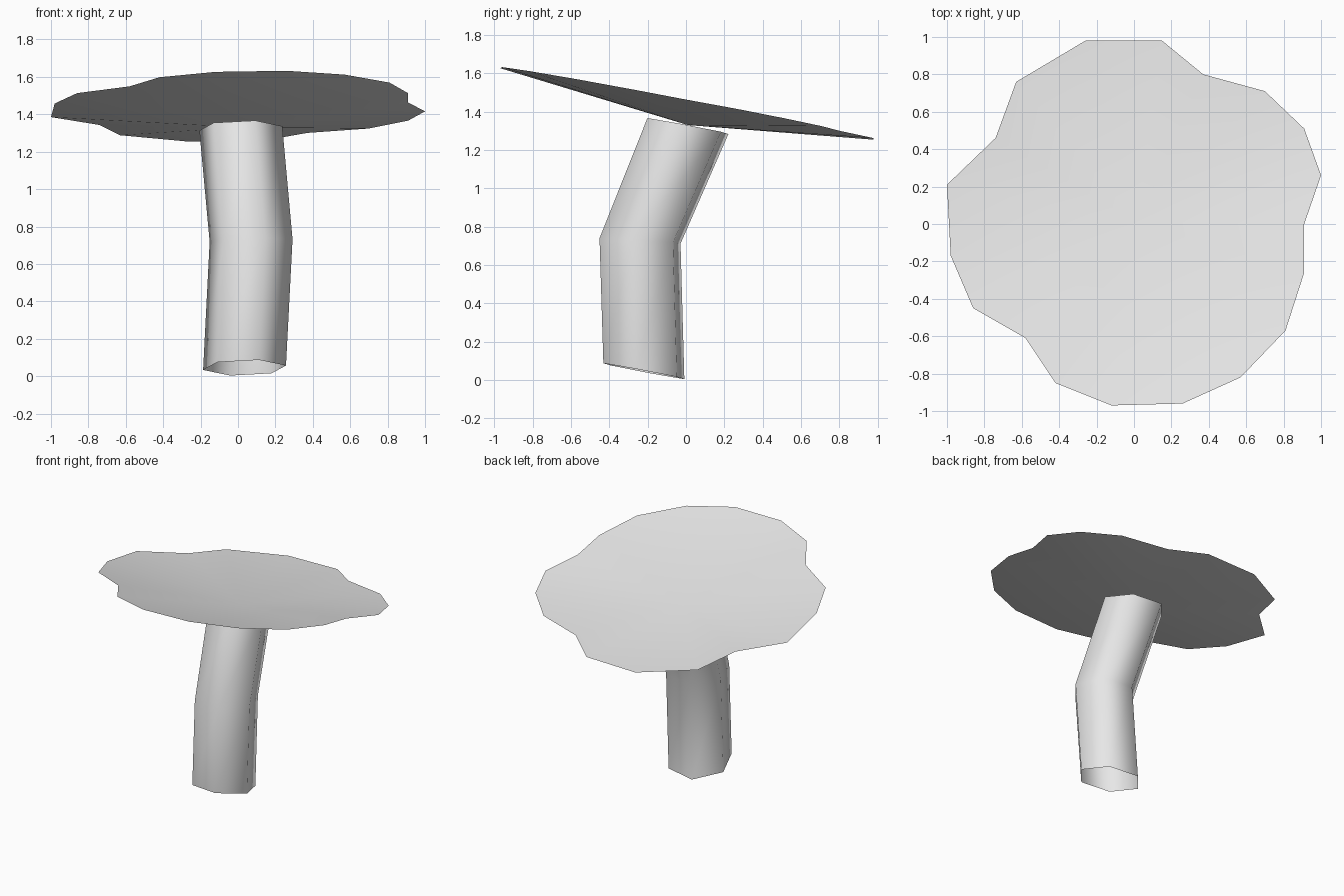
import bpy, bmesh, math

cube = bpy.data.objects.get("Cube")
if cube:
    bpy.data.objects.remove(cube, do_unlink=True)

# Single plain grey material
GREY = (0.8, 0.8, 0.8, 1.0)
mat = bpy.data.materials.new("light_grey")
mat.use_nodes = True
mat.diffuse_color = GREY
bsdf = next(n for n in mat.node_tree.nodes if n.type == 'BSDF_PRINCIPLED')
bsdf.inputs["Base Color"].default_value = GREY


def finish(bm, name):
    """Turn a bmesh into a smooth shaded object."""
    for f in bm.faces:
        f.smooth = True
    mesh = bpy.data.meshes.new(name)
    bm.to_mesh(mesh)
    bm.free()
    mesh.materials.append(mat)
    obj = bpy.data.objects.new(name, mesh)
    bpy.context.collection.objects.link(obj)
    return obj


# Stem: open six-sided tube through three tilted rings (centre, slope along y)
SIDES, RADIUS = 6, 0.225
RINGS = [((0.035, -0.22, 0.045), -0.19),
         ((0.07, -0.24, 0.725), -0.06),
         ((0.015, 0.01, 1.325), -0.19)]
bm = bmesh.new()
rings = []
for (cx, cy, cz), slope in RINGS:
    ring = []
    for i in range(SIDES):
        a = math.radians(-70 + 360 * i / SIDES)
        dx, dy = RADIUS * math.cos(a), RADIUS * math.sin(a)
        ring.append(bm.verts.new((cx + dx, cy + dy, cz + slope * dy + 0.02 * dx)))
    rings.append(ring)
for low, high in zip(rings, rings[1:]):
    for i in range(SIDES):
        j = (i + 1) % SIDES
        bm.faces.new((low[i], low[j], high[j], high[i]))
finish(bm, "stem")

# Cap: shallow dish with an uneven rim lying on a tilted plane
RIM = [(-0.26, 0.98), (-0.63, 0.76), (-0.74, 0.46), (-1.0, 0.21), (-0.98, -0.17),
       (-0.86, -0.45), (-0.58, -0.61), (-0.42, -0.85), (-0.12, -0.97), (0.26, -0.96),
       (0.57, -0.82), (0.81, -0.57), (0.91, -0.26), (0.91, 0.0), (1.0, 0.26),
       (0.91, 0.51), (0.70, 0.71), (0.37, 0.80), (0.15, 0.98)]
bm = bmesh.new()
centre = bm.verts.new((0.015, 0.01, 1.33))
rim = [bm.verts.new((x, y, 1.445 - 0.19 * y + 0.02 * x)) for x, y in RIM]
for a, b in zip(rim, rim[1:] + rim[:1]):
    bm.faces.new((centre, a, b))
finish(bm, "cap")
